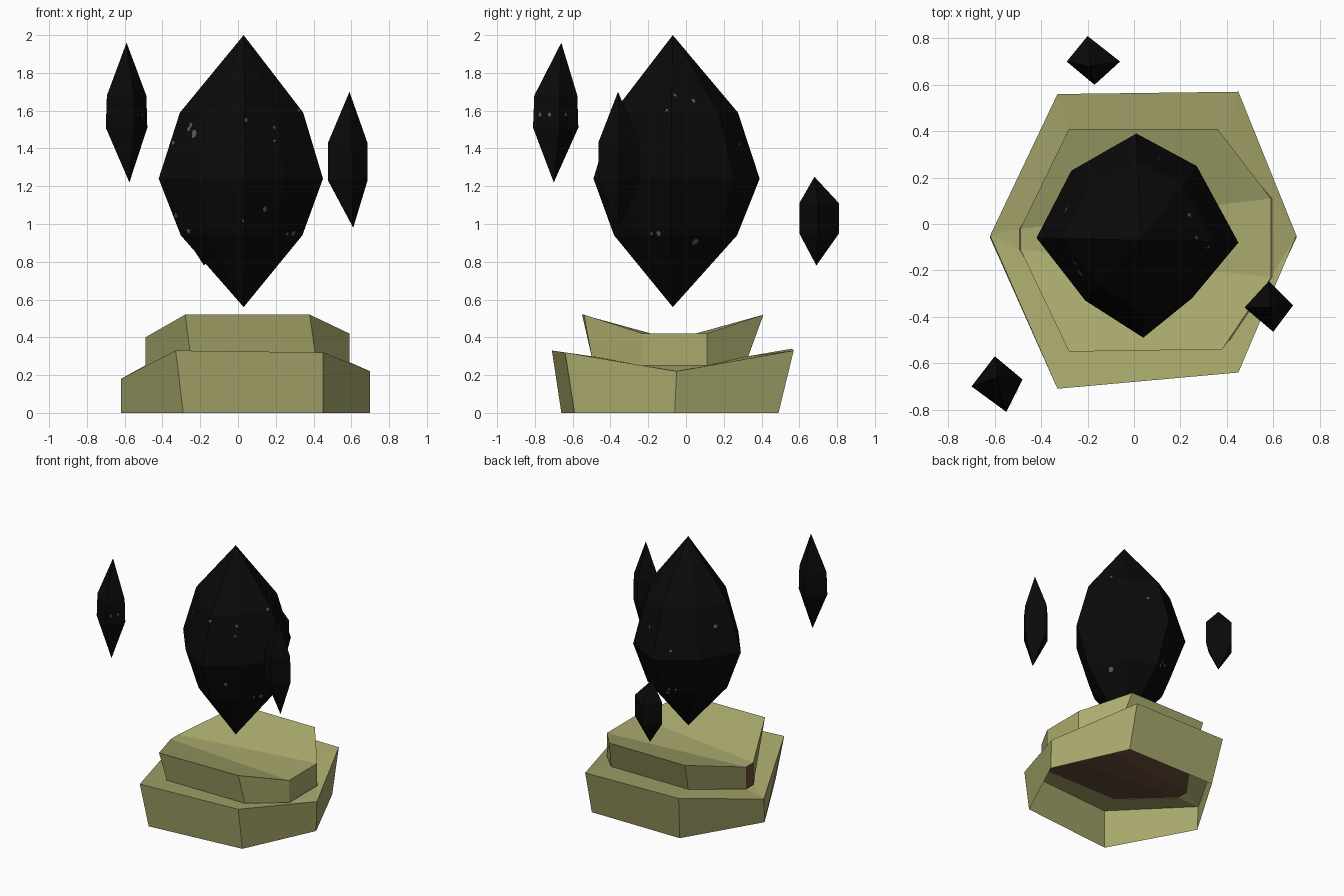
import bpy, math, random
from mathutils import Vector
from mathutils.bvhtree import BVHTree

random.seed(4)
if "Cube" in bpy.data.objects:
    bpy.data.objects.remove(bpy.data.objects["Cube"])


def material(name, rgb):
    mat = bpy.data.materials.new(name)
    mat.use_nodes = True
    mat.diffuse_color = (*rgb, 1)
    bsdf = mat.node_tree.nodes["Principled BSDF"]
    bsdf.inputs["Base Color"].default_value = (*rgb, 1)
    bsdf.inputs["Roughness"].default_value = 0.9
    return mat


OLIVE = material("olive stone", (0.40, 0.40, 0.155))
BROWN = material("dark brown", (0.14, 0.075, 0.042))
BLACK = material("black crystal", (0.003, 0.003, 0.003))
GREY = material("grey fleck", (0.11, 0.11, 0.11))


def build(name, verts, faces, *mats):
    faces = [list(dict.fromkeys(f)) for f in faces]
    mesh = bpy.data.meshes.new(name)
    mesh.from_pydata(verts, [], [f for f in faces if len(f) > 2])
    mesh.update()
    for mat in mats:
        mesh.materials.append(mat)
    obj = bpy.data.objects.new(name, mesh)
    bpy.context.collection.objects.link(obj)
    return obj


def bridge(a, b):
    """Quads between two index loops listed anticlockwise, a below or outside b."""
    n = len(a)
    return [[a[i], a[(i + 1) % n], b[(i + 1) % n], b[i]] for i in range(n)]


# Anticlockwise loops of the two tiers
LOWER_TOP = [(0.45, 0.57, 0.33), (-0.33, 0.56, 0.34), (-0.62, -0.05, 0.18),
             (-0.33, -0.71, 0.33), (0.45, -0.64, 0.32), (0.70, -0.05, 0.22)]
LOWER_FOOT = [(0.45, 0.49, 0), (-0.29, 0.49, 0), (-0.62, -0.06, 0),
              (-0.29, -0.66, 0), (0.45, -0.59, 0), (0.70, -0.06, 0)]
UPPER_TOP = [(0.36, 0.41, 0.52), (-0.28, 0.41, 0.52), (-0.49, -0.02, 0.40), (-0.49, -0.11, 0.40),
             (-0.28, -0.55, 0.52), (0.38, -0.54, 0.52), (0.59, -0.23, 0.42), (0.59, 0.11, 0.42)]
UPPER_FOOT = [(0.40, 0.33, 0.30), (-0.25, 0.33, 0.30), (-0.49, -0.02, 0.23), (-0.49, -0.11, 0.23),
              (-0.25, -0.50, 0.30), (0.41, -0.50, 0.30), (0.59, -0.23, 0.25), (0.59, 0.11, 0.25)]
CAP = [[0, 1, 2, 7], [7, 2, 3, 6], [6, 3, 4, 5]]

# Lower tier: open underneath, with a sloping rim around the upper tier
rim = [6, 7, 8, 8, 9, 10, 11, 11]
build("lower_tier", LOWER_FOOT + LOWER_TOP + UPPER_FOOT,
      bridge(list(range(6)), list(range(6, 12))) + bridge(rim, list(range(12, 20))), OLIVE)

# Upper tier: walls and folded top, narrow side facet in brown
upper = build("upper_tier", UPPER_FOOT + UPPER_TOP,
              bridge(list(range(8)), list(range(8, 16))) + [[i + 8 for i in f] for f in CAP],
              OLIVE, BROWN)
for face in upper.data.polygons:
    if face.normal.x < -0.99:
        face.material_index = 1

# Brown underside of the upper tier
build("underside_plate", [(x * 1.01, y * 1.005, z + 0.002) for x, y, z in UPPER_FOOT],
      [f[::-1] for f in CAP], BROWN)


def crystal(name, tip, foot, outline, rings):
    """Faceted crystal: the outline scaled about the axis at each (height, scale)."""
    tip, foot = Vector(tip), Vector(foot)
    n = len(outline)
    verts, faces = [foot], []
    for z, s in rings:
        axis = foot.lerp(tip, (z - foot.z) / (tip.z - foot.z))
        verts += [(axis.x + (x - axis.x) * s, axis.y + (y - axis.y) * s, z) for x, y in outline]
    verts.append(tip)
    loops = [[0] * n]
    loops += [list(range(1 + k * n, 1 + k * n + n)) for k in range(len(rings))]
    loops.append([len(verts) - 1] * n)
    for a, b in zip(loops, loops[1:]):
        faces += bridge(a, b)
    return build(name, verts, faces, BLACK)


big = crystal("large_crystal", (0.03, -0.07, 2), (0.03, -0.07, 0.56),
              [(0.45, -0.08), (0.27, 0.25), (0.01, 0.39), (-0.27, 0.23),
               (-0.42, -0.06), (-0.21, -0.33), (0.04, -0.49), (0.25, -0.32)],
              [(0.94, 0.74), (1.24, 1), (1.59, 0.75)])
left_front = crystal("small_crystal_front", (-0.59, -0.66, 1.96), (-0.575, -0.70, 1.22),
                     [(-0.48, -0.67), (-0.60, -0.57), (-0.70, -0.70), (-0.55, -0.81)],
                     [(1.51, 1), (1.68, 0.95)])
side = crystal("small_crystal_side", (0.59, -0.36, 1.70), (0.61, -0.36, 0.98),
               [(0.69, -0.35), (0.58, -0.24), (0.47, -0.36), (0.60, -0.47)],
               [(1.23, 0.95), (1.43, 0.95)])
back = crystal("small_crystal_back", (-0.19, 0.68, 1.25), (-0.18, 0.69, 0.78),
               [(-0.06, 0.70), (-0.20, 0.81), (-0.29, 0.70), (-0.17, 0.60)],
               [(0.95, 1), (1.11, 1)])


# Grey mineral flecks laid flat on the crystal faces
def flecks(name, obj, rays):
    tree = BVHTree.FromPolygons([v.co for v in obj.data.vertices],
                                [p.vertices for p in obj.data.polygons])
    verts, faces = [], []
    for origin, direction, size in rays:
        hit, normal, _, _ = tree.ray_cast(Vector(origin), Vector(direction))
        if hit is None:
            continue
        if normal.dot(Vector(direction)) > 0:
            normal = -normal
        u = normal.orthogonal().normalized()
        w = normal.cross(u)
        start = len(verts)
        for k in range(6):
            a = k * math.tau / 6
            r = size * random.uniform(0.6, 1.1)
            verts.append(hit + normal * 0.004 + (u * math.cos(a) + w * math.sin(a)) * r)
        faces.append(list(range(start, start + 6)))
    build(name, verts, faces, GREY)


front_spots = [(-0.23, 1.48, 0.027), (-0.34, 1.43, 0.012), (0.04, 1.55, 0.013), (0.19, 1.51, 0.012),
               (0.19, 1.44, 0.01), (0.14, 1.08, 0.018), (0.03, 1.02, 0.008), (0.29, 0.95, 0.02)]
side_spots = [(0.04, 1.65, 0.013), (-0.06, 1.68, 0.01), (-0.1, 1.6, 0.012),
              (0.28, 1.42, 0.013), (-0.18, 0.95, 0.012), (0.05, 0.91, 0.028)]
rays = [((x, -2, z), (0, 1, 0), s) for x, z, s in front_spots]
rays += [((2, y, z), (-1, 0, 0), s) for y, z, s in side_spots]
for _ in range(9):
    a = random.uniform(0.4, 1.25) * math.pi
    rays.append(((2 * math.cos(a), 2 * math.sin(a), random.uniform(0.9, 1.65)),
                 (-math.cos(a), -math.sin(a), 0), random.uniform(0.01, 0.018)))
flecks("large_crystal_flecks", big, rays)
flecks("small_crystal_flecks", left_front,
       [((2, y, 1.58), (-1, 0, 0), 0.012) for y in (-0.77, -0.72, -0.64)])
